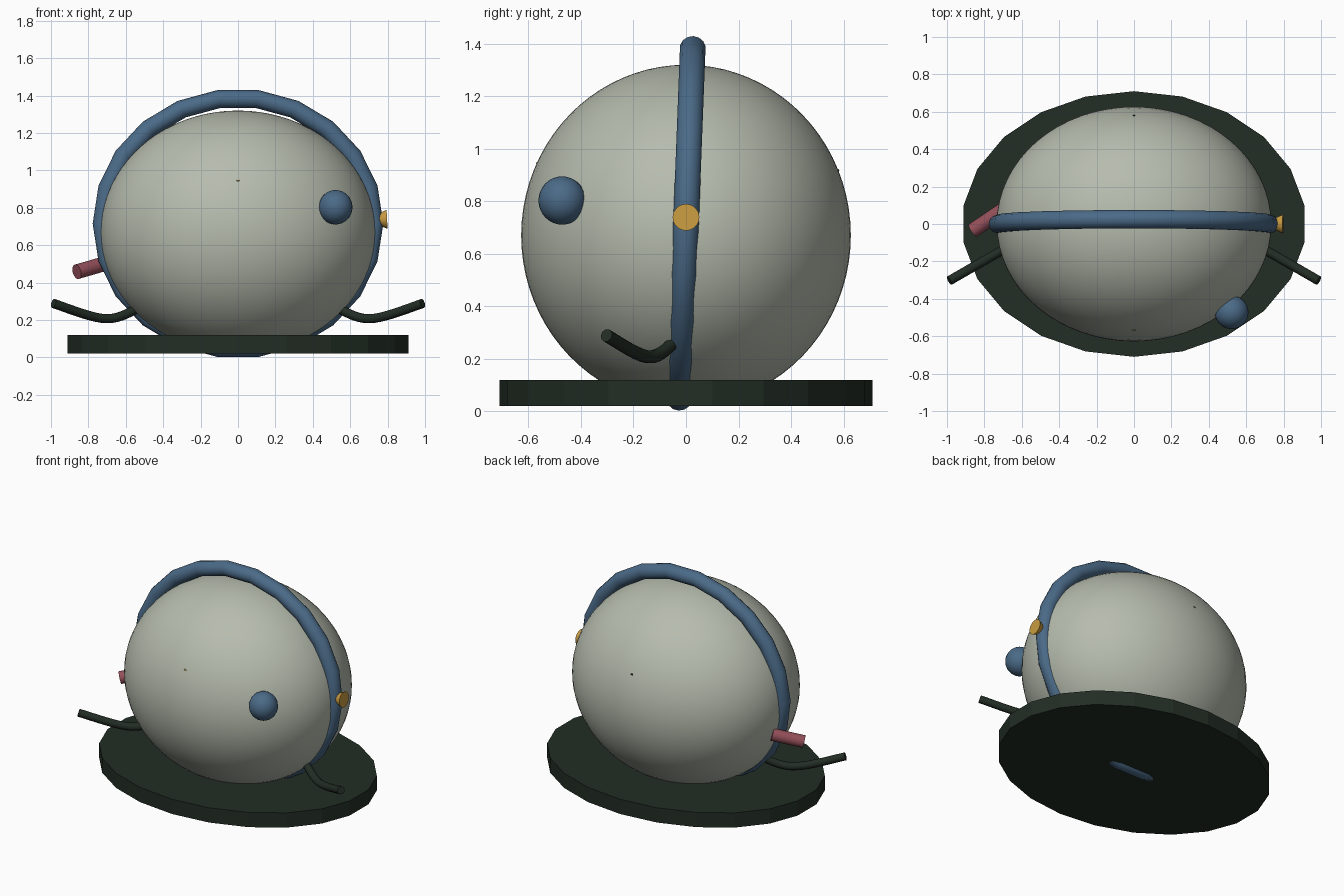
import bpy, math
from mathutils import Vector

if "Cube" in bpy.data.objects:
    bpy.data.objects.remove(bpy.data.objects["Cube"])


def material(name, rgb):
    m = bpy.data.materials.new(name)
    m.diffuse_color = (*rgb, 1)
    m.use_nodes = True
    m.node_tree.nodes["Principled BSDF"].inputs["Base Color"].default_value = m.diffuse_color
    return m


GREY = material("pale grey", (0.468, 0.503, 0.423))
BLUE = material("slate blue", (0.069, 0.144, 0.243))
GOLD = material("gold", (0.578, 0.328, 0.053))
ROSE = material("dusty rose", (0.300, 0.080, 0.102))
GREEN = material("dark green", (0.016, 0.026, 0.018))


def finish(name, mat, scale=(1, 1, 1), angle=40):
    o = bpy.context.object
    o.name = name
    o.scale = scale
    o.data.materials.append(mat)
    bpy.ops.object.shade_smooth_by_angle(angle=math.radians(angle))
    return o


def ball(name, mat, loc, size, segs=24, rings=16):
    bpy.ops.mesh.primitive_uv_sphere_add(segments=segs, ring_count=rings, radius=1, location=loc)
    return finish(name, mat, size)


def rod(name, mat, a, b, r1, r2, sides=20):
    a, b = Vector(a), Vector(b)
    d = b - a
    bpy.ops.mesh.primitive_cone_add(vertices=sides, radius1=r1, radius2=r2, depth=d.length,
                                    location=(a + b) / 2, rotation=d.to_track_quat('Z', 'Y').to_euler())
    return finish(name, mat)


# Egg-shaped body
ball("body", GREY, (0, 0, 0.67), (0.735, 0.628, 0.65), 64, 40)

# Oval base plate
bpy.ops.mesh.primitive_cylinder_add(vertices=22, radius=1, depth=0.1, location=(0, 0, 0.07))
finish("base", GREEN, (0.92, 0.71, 1), 12)

# Ring round the body, leaning slightly back
bpy.ops.mesh.primitive_torus_add(major_segments=22, minor_segments=14, major_radius=0.695,
                                 minor_radius=0.05, location=(0, 0, 0.716),
                                 rotation=(math.radians(87.8), 0, 0))
finish("ring", BLUE, (1.043, 0.968, 1))

# Side ball, flared knob and short spout
ball("side_ball", BLUE, (0.522, -0.472, 0.803), (0.09, 0.09, 0.092))
rod("knob", GOLD, (0.725, 0, 0.735), (0.797, 0, 0.739), 0.02, 0.051)
rod("spout", ROSE, (-0.70, 0.075, 0.505), (-0.862, -0.035, 0.458), 0.04, 0.04)

# Curved arms, left and right
for side, label in ((1, "right"), (-1, "left")):
    cu = bpy.data.curves.new("arm_path", 'CURVE')
    cu.dimensions = '3D'
    cu.bevel_depth = 0.025
    cu.bevel_resolution = 3
    cu.resolution_u = 8
    cu.use_fill_caps = True
    sp = cu.splines.new('BEZIER')
    path = [(0.50, -0.025, 0.285), (0.70, -0.138, 0.207), (0.987, -0.303, 0.289)]
    handles = [(0.07, 0.04, -0.04), (0.07, 0.04, 0), (0.1, 0.058, 0.035)]
    sp.bezier_points.add(2)
    for p, co, h in zip(sp.bezier_points, path, handles):
        c = Vector((co[0] * side, co[1], co[2]))
        d = Vector((h[0] * side, -h[1], h[2]))
        p.co, p.handle_left, p.handle_right = c, c - d, c + d
    arm = bpy.data.objects.new("arm_" + label, cu)
    bpy.context.collection.objects.link(arm)
    bpy.ops.object.select_all(action='DESELECT')
    arm.select_set(True)
    bpy.context.view_layer.objects.active = arm
    bpy.ops.object.convert(target='MESH')
    finish("arm_" + label, GREEN)

# Tiny studs on the front and back
ball("front_stud", GOLD, (0, -0.567, 0.945), (0.01, 0.005, 0.004), 10, 6)
ball("back_stud", GREEN, (0, 0.579, 0.918), (0.01, 0.005, 0.005), 10, 6)
